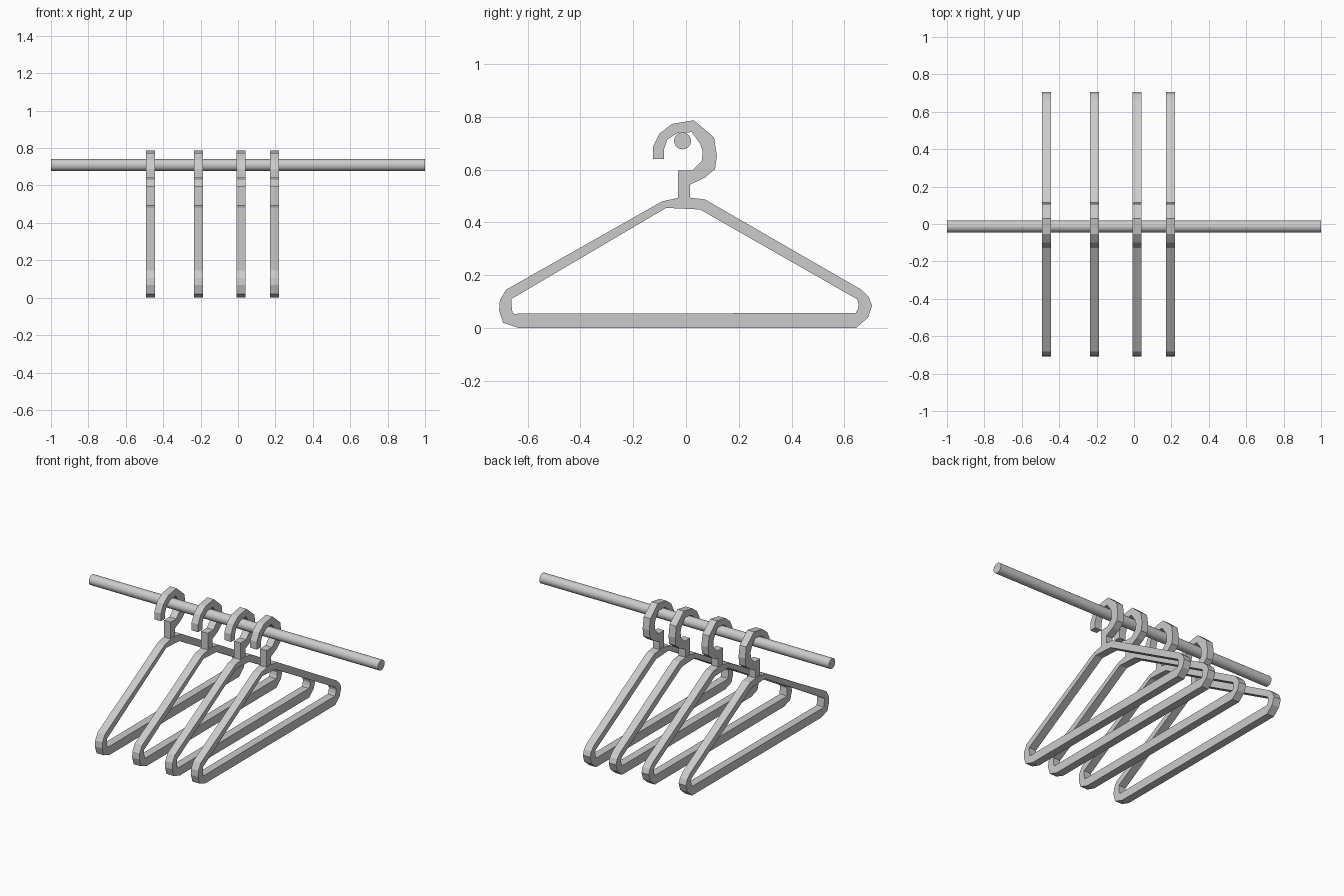
import bpy, bmesh, math

# Paired (outer, inner) profile points in the YZ plane
FRAME = [
    ((-0.633, 0.0), (-0.65, 0.054)), ((-0.693, 0.02), (-0.657, 0.056)),
    ((-0.708, 0.067), (-0.66, 0.08)), ((-0.705, 0.105), (-0.662, 0.1)),
    ((-0.682, 0.145), (-0.661, 0.11)), ((-0.09, 0.48), (-0.075, 0.455)),
    ((-0.01, 0.497), (-0.01, 0.452)), ((0.072, 0.487), (0.053, 0.449)),
    ((0.663, 0.146), (0.648, 0.109)), ((0.693, 0.116), (0.652, 0.1)),
    ((0.705, 0.085), (0.654, 0.09)), ((0.69, 0.04), (0.65, 0.07)),
    ((0.644, 0.0), (0.643, 0.057)),
]
HOOK = [
    ((0.016, 0.485), (-0.03, 0.485)), ((0.016, 0.543), (-0.03, 0.597)),
    ((0.072, 0.57), (0.025, 0.597)), ((0.11, 0.602), (0.06, 0.634)),
    ((0.117, 0.653), (0.063, 0.67)), ((0.106, 0.722), (0.055, 0.695)),
    ((0.03, 0.787), (0.022, 0.742)), ((-0.053, 0.773), (-0.033, 0.738)),
    ((-0.1, 0.737), (-0.07, 0.715)), ((-0.125, 0.688), (-0.083, 0.678)),
    ((-0.125, 0.64), (-0.083, 0.64)),
]


def strip(name, pairs, x, width, closed):
    """Solid flat bar following paired profile points, extruded along X."""
    bm = bmesh.new()
    rings = []
    for o, i in pairs:
        rings.append([bm.verts.new((x + s * width / 2, p[0], p[1]))
                      for s, p in ((-1, o), (1, o), (1, i), (-1, i))])
    n = len(rings)
    for k in range(n if closed else n - 1):
        a, b = rings[k], rings[(k + 1) % n]
        for j in range(4):
            m = (j + 1) % 4
            bm.faces.new((a[j], a[m], b[m], b[j]))
    if not closed:
        bm.faces.new(rings[0])
        bm.faces.new(rings[-1][::-1])
    bmesh.ops.recalc_face_normals(bm, faces=bm.faces)
    mesh = bpy.data.meshes.new(name)
    bm.to_mesh(mesh)
    bm.free()
    bpy.context.collection.objects.link(bpy.data.objects.new(name, mesh))


# Four hangers, each a triangular frame and a hook
for n, x in enumerate((-0.468, -0.211, 0.016, 0.195), 1):
    strip(f"hanger_frame_{n}", FRAME, x, 0.05, True)
    strip(f"hanger_hook_{n}", HOOK, x, 0.046, False)

# Closet rod
bpy.ops.mesh.primitive_cylinder_add(vertices=32, radius=0.032, depth=2,
                                    location=(0, -0.013, 0.709),
                                    rotation=(0, math.pi / 2, 0))
bpy.context.object.name = "closet_rod"
bpy.ops.object.shade_smooth_by_angle()
